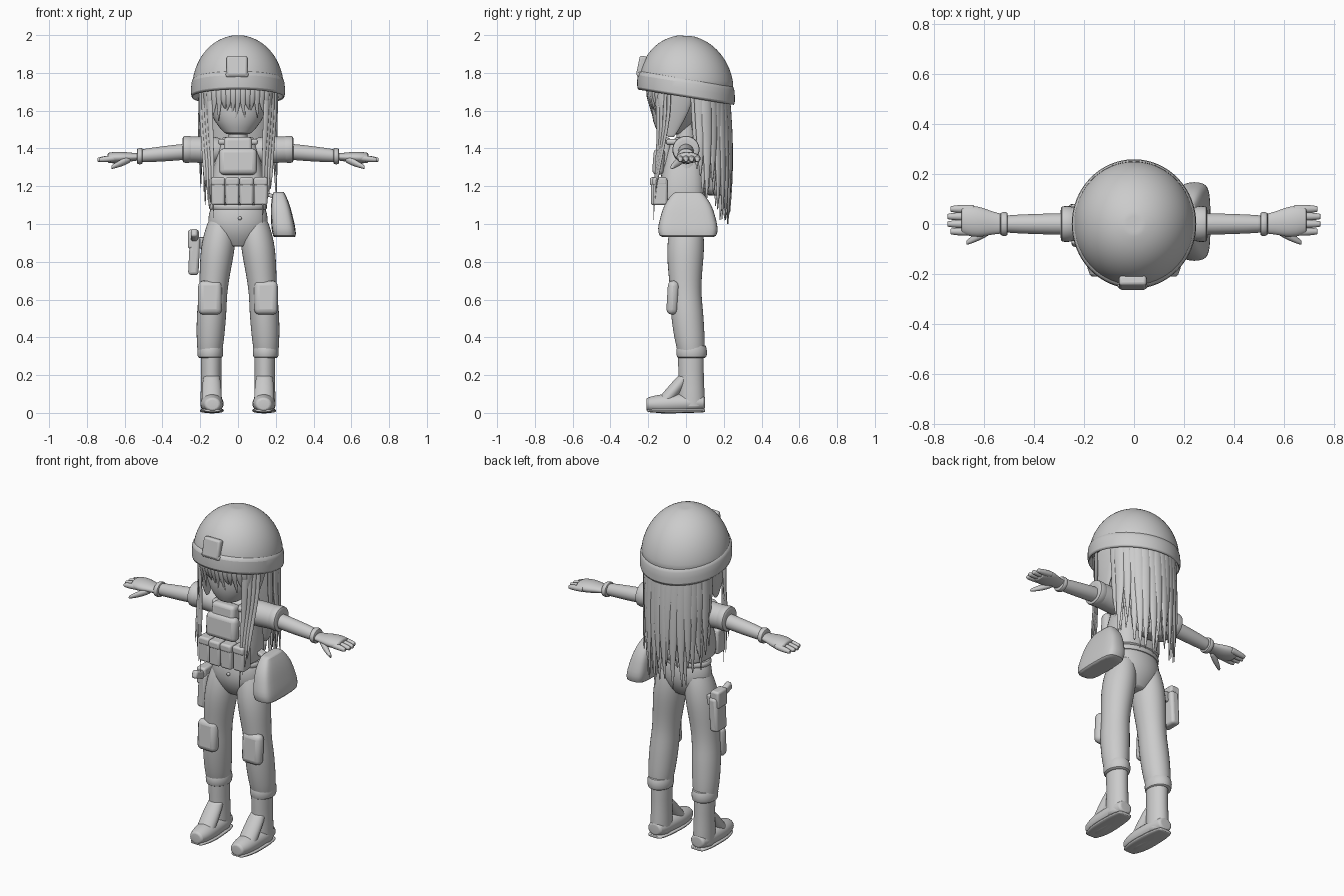
import bpy, bmesh, math, random
from mathutils import Vector, Matrix

random.seed(4)
if "Cube" in bpy.data.objects:
    bpy.data.objects.remove(bpy.data.objects["Cube"])

shade = (.6, .6, .6, 1)
grey = bpy.data.materials.new("pale grey")
grey.use_nodes = True
grey.diffuse_color = shade
grey.node_tree.nodes["Principled BSDF"].inputs["Base Color"].default_value = shade


def finish(name, bm, subdivide=False, bevel=0):
    """Turn a bmesh into a smooth shaded object."""
    bmesh.ops.recalc_face_normals(bm, faces=bm.faces)
    mesh = bpy.data.meshes.new(name)
    bm.to_mesh(mesh)
    bm.free()
    mesh.materials.append(grey)
    obj = bpy.data.objects.new(name, mesh)
    bpy.context.collection.objects.link(obj)
    if bevel:
        modifier = obj.modifiers.new("rounded_edges", 'BEVEL')
        modifier.width, modifier.segments = bevel, 3
    if subdivide:
        modifier = obj.modifiers.new("smooth_surface", 'SUBSURF')
        modifier.levels = modifier.render_levels = 1
    bpy.ops.object.select_all(action='DESELECT')
    obj.select_set(True)
    bpy.context.view_layer.objects.active = obj
    bpy.ops.object.shade_smooth_by_angle(angle=math.radians(45))


def loft(name, points, sizes, ratio=1, sides=16, power=2, turn=0, dip=0):
    """Skin rounded rings along points; sizes are half widths, ratio gives the depth."""
    bm = bmesh.new()
    points = [Vector(point) for point in points]
    travel = points[-1] - points[0]
    axis = max(range(3), key=lambda k: abs(travel[k]))
    across, along = [k for k in range(3) if k != axis]
    # Repeat the end rings smaller so that the ends stay blunt
    points = [points[0], *points, points[-1]]
    sizes = [sizes[0] * .8, *sizes, sizes[-1] * .8]
    rows = []
    for point, size in zip(points, sizes):
        row = []
        for i in range(sides):
            angle = math.tau * i / sides
            c, s = math.cos(angle), math.sin(angle)
            offset = Vector()
            offset[across] = size * math.copysign(abs(c) ** (2 / power), c)
            offset[along] = size * ratio * math.copysign(abs(s) ** (2 / power), s)
            offset.rotate(Matrix.Rotation(turn, 3, 'Z'))
            offset.z -= dip * offset.y
            row.append(bm.verts.new(point + offset))
        rows.append(row)
    for lower, upper in zip(rows, rows[1:]):
        for i in range(sides):
            j = (i + 1) % sides
            bm.faces.new((lower[i], lower[j], upper[j], upper[i]))
    bm.faces.new(rows[0])
    bm.faces.new(rows[-1])
    finish(name, bm, subdivide=True)


def tube(name, start, end, sizes, bow=(0, 0, 0), **options):
    """Loft evenly spaced rings from start to end, bowed in the middle."""
    start, end, bow = Vector(start), Vector(end), Vector(bow)
    steps = [k / (len(sizes) - 1) for k in range(len(sizes))]
    points = [start.lerp(end, f) + bow * math.sin(math.pi * f) for f in steps]
    loft(name, points, sizes, **options)


def strand(name, points, width, turn=0):
    """Flat lock of hair that narrows to a tip."""
    last = len(points) - 1
    sizes = [width * (1.1 - (k / last) ** 2) for k in range(len(points))]
    loft(name, points, sizes, ratio=.45, sides=8, turn=turn)


def box(name, centre, size, bevel=.012, tilt=0, axis='X'):
    bm = bmesh.new()
    bmesh.ops.create_cube(bm, size=1)
    for v in bm.verts:
        v.co = Vector(centre) + Matrix.Rotation(tilt, 3, axis) @ (v.co * Vector(size))
    finish(name, bm, bevel=bevel)


def ball(name, centre, radius):
    bm = bmesh.new()
    bmesh.ops.create_uvsphere(bm, u_segments=16, v_segments=8, radius=radius)
    bmesh.ops.translate(bm, verts=bm.verts, vec=centre)
    finish(name, bm)


# Helmet: elliptical dome and a hollow band, dipping towards the back
arc = [math.radians(10 * k) for k in range(9)]
loft("helmet_dome", [(0, 0, 1.72 + .28 * math.sin(a)) for a in arc],
     [.245 * math.cos(a) for a in arc], ratio=1.04, sides=32, dip=.06)
band = {"inside": (1.74, .22), "lip": (1.665, .24), "rim": (1.67, .252),
        "upper": (1.76, .25), "seam": (1.775, .235)}
loft("helmet_band", [(0, 0, z) for z, r in band.values()],
     [r for z, r in band.values()], ratio=1.04, sides=32, dip=.16)
box("helmet_badge", (-.005, -.235, 1.835), (.11, .04, .11), tilt=-.2)
box("badge_base", (-.005, -.24, 1.79), (.12, .04, .03), tilt=-.2)

# Head, nose and neck
tube("head", (0, -.085, 1.475), (0, 0, 1.75), (.07, .13, .16, .18, .18), ratio=.9)
ball("nose", (0, -.165, 1.575), .012)
tube("neck", (0, 0, 1.4), (0, 0, 1.54), (.06, .05, .05))

# Fringe across the brow
for i in range(13):
    x = (i - 6) / 40
    y = 2 * x * x - .2
    end = random.uniform(1.55, 1.62) - x * x
    strand("fringe_strand", [(x, y, 1.73), (x, y - .005, 1.68), (x, y + .01, 1.63),
                             (x + random.uniform(-.015, .015), y + .025, end)], .02, turn=3 * x)

# Long hair hanging round the back in two overlapping layers
for layer in range(2):
    for i in range(17):
        angle = math.radians(10 * i + 5 * layer - 82)
        s, c = math.sin(angle), math.cos(angle)
        end = 1.2 - .18 * c + random.uniform(-.04, .12)
        sway = random.uniform(-.02, .02)
        path = []
        for k in range(6):
            f = k / 5
            wide = .2 - .02 * layer + random.uniform(-.006, .006)
            deep = .18 - .015 * layer + .025 * math.sin(2.4 * f)
            path.append((wide * s + sway * f, .035 + deep * c, 1.72 + (end - 1.72) * f))
        strand("back_hair_strand", path, .033, turn=-angle)
tube("back_hair_mass", (0, .08, 1.72), (0, .16, 1.15), (.18, .17, .15, .1), ratio=.5)

# Torso and vest
tube("shirt", (0, 0, .98), (0, 0, 1.46), (.14, .13, .13, .13, .14, .09), ratio=.7)
tube("vest", (0, -.02, 1.1), (0, -.01, 1.43), (.15, .15, .14, .12, .1), ratio=.85, power=3)
box("chest_plate", (0, -.12, 1.38), (.15, .07, .16), bevel=.02, tilt=-.08)
box("chest_pouch", (0, -.145, 1.33), (.2, .06, .14), bevel=.025, tilt=-.08)
for i in range(4):
    x = .075 * (i - 1.4)
    y = x * x - .15
    box("belt_pouch", (x, y, 1.17), (.072, .075, .14))
    box("pouch_flap", (x, y - .003, 1.225), (.074, .078, .045))

# Hips and belt
tube("hips", (0, 0, .88), (0, 0, 1.11), (.08, .14, .165, .16, .14), ratio=.66)
tube("belt", (0, 0, 1.075), (0, 0, 1.11), (.158, .158, .155), ratio=.68)
ball("trouser_button", (.01, -.105, 1.03), .01)

for side, prefix in ((1, "left_"), (-1, "right_")):
    def at(x, y, z):
        return (x * side, y, z)

    # Trouser leg with a turned cuff and knee pad
    tube(prefix + "trouser_leg", at(.085, .005, 1.03), at(.15, .03, .3),
         (.07, .087, .092, .087, .08, .076, .08, .078, .074, .064), bow=at(.012, -.02, 0), ratio=1.1)
    tube(prefix + "trouser_cuff", at(.147, .03, .36), at(.147, .03, .29), (.066, .072, .068), ratio=1.18)
    box(prefix + "knee_pad", at(.148, -.07, .61), (.125, .06, .18), bevel=.028, tilt=-.06)

    # Boot with a sloping instep
    tube(prefix + "boot_shaft", at(.142, .025, .33), at(.142, .03, .02), (.058, .054, .056, .06), ratio=1.25)
    tube(prefix + "boot_instep", at(.14, 0, .2), at(.138, -.12, .05), (.045, .053, .055), ratio=.9)
    tube(prefix + "boot_foot", at(.142, .1, .055), at(.135, -.21, .045),
         (.045, .06, .062, .064, .06, .042), ratio=.85)
    tube(prefix + "boot_sole", at(.142, .1, .012), at(.135, -.205, .012),
         (.045, .06, .062, .065, .06, .04), ratio=.2, power=3)

    # Sleeve, arm, glove and fingers
    tube(prefix + "sleeve", at(.08, 0, 1.39), at(.28, 0, 1.395), (.06, .076, .072, .07, .072))
    tube(prefix + "sleeve_hem", at(.24, 0, 1.395), at(.293, 0, 1.395), (.071, .074, .073))
    tube(prefix + "arm", at(.25, 0, 1.385), at(.52, 0, 1.36), (.045, .042, .036))
    tube(prefix + "glove_cuff", at(.505, 0, 1.36), at(.535, 0, 1.358), (.048, .05, .046), ratio=.9)
    tube(prefix + "glove_palm", at(.52, 0, 1.356), at(.69, .015, 1.35), (.04, .045, .06, .065, .055), ratio=.5)
    for i in range(4):
        y = .03 * (i - 1)
        reach = .745 - .4 * (y - .02) ** 2 - .01 * (i % 3 == 0)
        tube(prefix + "finger", at(.64, y, 1.35), at(reach, y, 1.34), (.018, .018, .017, .012), sides=10)
    tube(prefix + "thumb", at(.57, -.02, 1.345), at(.67, -.075, 1.3), (.02, .022, .018, .01), sides=10)

    # Vest shoulder strap, and hair in front of the shoulder
    box(prefix + "shoulder_strap", at(.08, -.02, 1.435), (.05, .17, .03))
    for i in range(4):
        x = .13 + .014 * i
        y = .02 * i - .15
        end = 1 + .05 * i + random.uniform(0, .05)
        strand(prefix + "front_lock", [at(x + .02, y, 1.72), at(x + .02, y, 1.58), at(x + .01, y / 2 - .07, 1.44),
                                       at(x + .005, y / 4 - .125, 1.26), at(x, y / 4 - .135, end)],
               .018, turn=side / 2)
    tube(prefix + "cheek_hair", at(.165, -.05, 1.72), at(.145, -.08, 1.46), (.03, .027, .018, .005), ratio=3.5)

# Shoulder bag on the left hip, leaning outwards
tube("bag", (.215, .01, 1.17), (.247, .01, .93), (.03, .046, .055, .06, .065, .062), ratio=2.5, power=4)
box("bag_strap", (.175, 0, 1.15), (.09, .05, .02), bevel=.006, tilt=.3, axis='Y')

# Holster on the right thigh with the grip pointing forward
box("holster", (-.232, .03, .83), (.055, .1, .2), bevel=.016, tilt=.05, axis='Y')
box("holster_cover", (-.236, .025, .92), (.058, .09, .1))
box("pistol_grip", (-.232, -.04, .94), (.035, .1, .045), tilt=-.35)
box("holster_strap", (-.195, .025, .9), (.05, .05, .06), bevel=.008)
